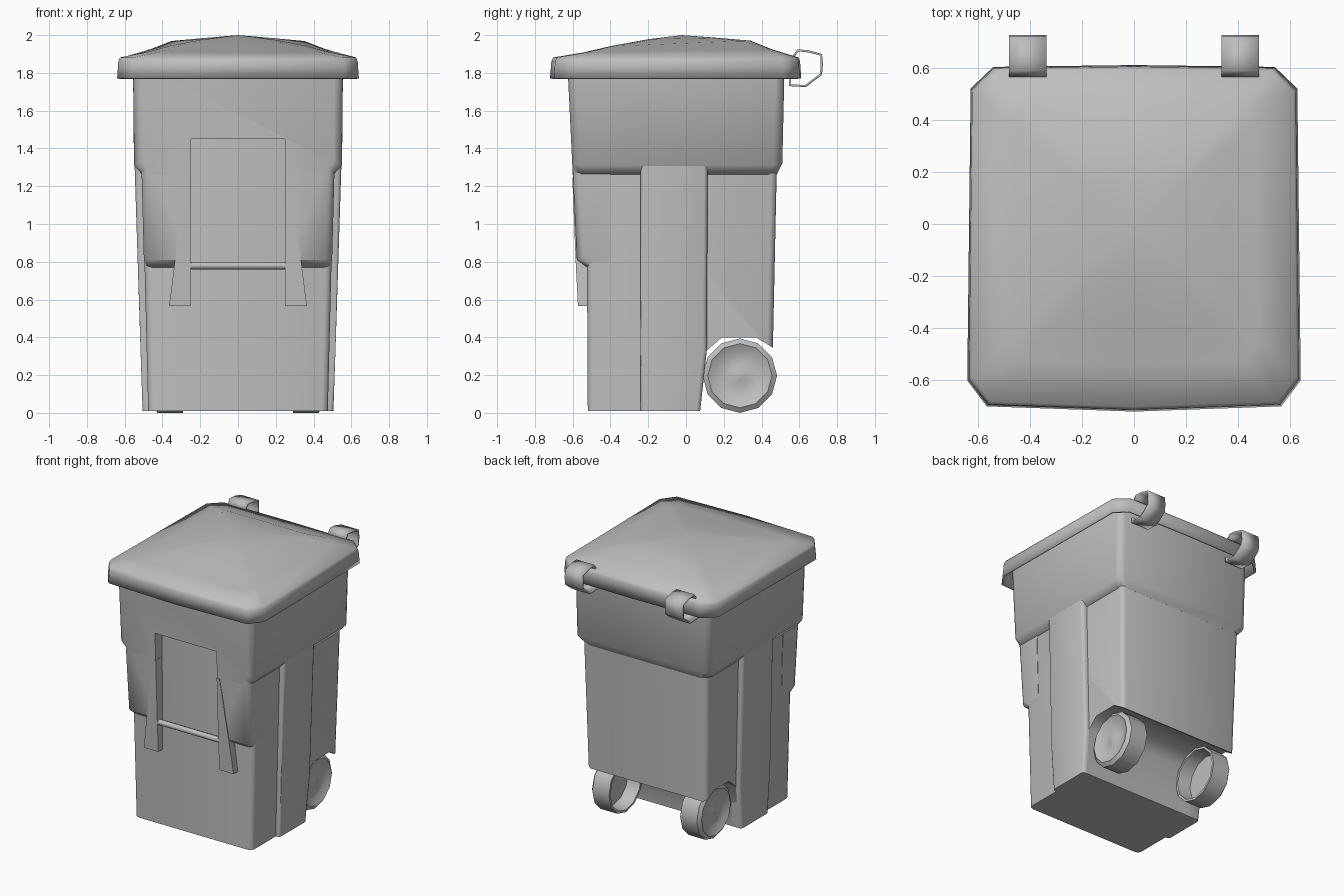
import bpy, bmesh, math

cube = bpy.data.objects.get("Cube")
if cube:
    bpy.data.objects.remove(cube, do_unlink=True)

grey = bpy.data.materials.new("grey plastic")
grey.use_nodes = True
GREY = (0.52, 0.52, 0.52, 1)
grey.diffuse_color = GREY
grey.node_tree.nodes["Principled BSDF"].inputs["Base Color"].default_value = GREY


def finish(name, bm, mirror=False, thickness=0, angle=50):
    bmesh.ops.recalc_face_normals(bm, faces=bm.faces)
    mesh = bpy.data.meshes.new(name)
    bm.to_mesh(mesh)
    bm.free()
    ob = bpy.data.objects.new(name, mesh)
    bpy.context.collection.objects.link(ob)
    mesh.materials.append(grey)
    bpy.ops.object.select_all(action='DESELECT')
    bpy.context.view_layer.objects.active = ob
    ob.select_set(True)
    bpy.ops.object.shade_smooth_by_angle(angle=math.radians(angle))
    if thickness:
        mod = ob.modifiers.new("thickness", 'SOLIDIFY')
        mod.thickness = thickness
        mod.offset = -1
    if mirror:
        ob.modifiers.new("mirror", 'MIRROR')
    return ob


def loft(rings, close=True, caps=(True, True)):
    """Skin a stack of point rings."""
    bm = bmesh.new()
    rows = [[bm.verts.new(p) for p in ring] for ring in rings]
    n = len(rows[0])
    for a, b in zip(rows, rows[1:]):
        for i in range(n if close else n - 1):
            j = (i + 1) % n
            bm.faces.new((a[i], a[j], b[j], b[i]))
    for row, cap in zip((rows[0], rows[-1]), caps):
        if cap:
            bm.faces.new(row)
    return bm


def block(levels):
    """Stack of rectangles: z, x0, x1, y0, y1."""
    return loft([[(x0, y0, z), (x1, y0, z), (x1, y1, z), (x0, y1, z)]
                 for z, x0, x1, y0, y1 in levels])


def round_corners(bm, width, test):
    """Round upright edges that pass the test."""
    edges = []
    for e in bm.edges:
        a, b = (v.co for v in e.verts)
        if abs(a.z - b.z) > 0.04 and abs(a.x - b.x) < 0.1 and test((a + b) / 2):
            edges.append(e)
    bmesh.ops.bevel(bm, geom=edges, offset=width, segments=2, profile=0.5,
                    affect='EDGES', clamp_overlap=True)


# Lower body: side profile with a wheel arch, widening upwards
profile = [(-.52, .01), (.075, .01), (.11, .33), (.19, .40), (.37, .40),
           (.46, .345), (.482, 1.36), (-.528, 1.5)]
bm = loft([[(s * (.475 + .025 * z), y, z) for y, z in profile] for s in (-1, 1)])
round_corners(bm, .03, lambda c: c.y > .44 or c.y < -.5)
finish("lower_body", bm)

# Upper body with a stepped lower edge
bm = block([(1.26, -.505, .505, -.60, .48), (1.31, -.55, .55, -.602, .507),
            (1.85, -.556, .556, -.628, .522)])
round_corners(bm, .045, lambda c: True)
upper = finish("upper_body", bm)

# Front pocket cut into the upper body
cutter = finish("pocket_cutter", block([(1.2, -.25, .25, -.8, -.526),
                                        (1.45, -.25, .25, -.8, -.526)]))
cutter.hide_render = True
cutter.hide_viewport = True
cut = upper.modifiers.new("pocket", 'BOOLEAN')
cut.operation = 'DIFFERENCE'
cut.object = cutter

# Thick front shoulders beside the pocket
bm = block([(.77, .25, .49, -.525, -.4), (.81, .25, .497, -.578, -.4),
            (1.33, .25, .512, -.602, -.4)])
round_corners(bm, .035, lambda c: c.x > .45 and c.y < -.5)
finish("front_shoulder", bm, mirror=True)

# Arms that hold the grab bar
bm = block([(.565, .248, .365, -.572, -.5), (.80, .248, .335, -.584, -.5),
            (1.25, .248, .27, -.602, -.5)])
finish("bar_arm", bm, mirror=True)

# Side pillars running the whole height
bm = block([(.01, .4, .505, -.24, .075), (.33, .4, .516, -.24, .11),
            (1.36, .4, .549, -.24, .115)])
round_corners(bm, .02, lambda c: c.x > .45)
finish("side_pillar", bm, mirror=True)


def lathe(spec, sides, centre):
    """Turn (x, radius) points around an axis along x."""
    cy, cz = centre
    return loft([[(x, cy + r * math.sin(i * math.tau / sides),
                   cz - r * math.cos(i * math.tau / sides))
                  for i in range(sides)] for x, r in spec])


# Grab bar
finish("grab_bar", lathe([(-.255, .02), (.255, .02)], 10, (-.56, .78)))

# Wheels: hollow inside, dished outside
finish("wheel", lathe([(.39, .02), (.39, .17), (.29, .18), (.29, .197), (.425, .197),
                       (.445, .17), (.42, .125), (.415, .06), (.43, .02)],
                      12, (.285, .197)), mirror=True)

# Lid: skirt and domed top
half = [(0, -.72), (.565, -.70), (.64, -.60), (.627, .52), (.54, .603), (0, .61)]
outline = half + [(-x, y) for x, y in half[-2:0:-1]]


def lid_ring(scale, z, tilt=0):
    return [(x * scale, y * scale, z + tilt * y * scale) for x, y in outline]


bm = loft([lid_ring(1, 1.77), lid_ring(.99, 1.862), lid_ring(.975, 1.882),
           lid_ring(.75, 1.917, .015), lid_ring(.56, 1.957, .04),
           lid_ring(.28, 1.982, .02)], caps=(False, False))
rim = [e for e in bm.edges if e.is_boundary and e.verts[0].co.z > 1.9]
peak = bm.verts.new((0, -.02, 2.0))
for e in rim:
    bm.faces.new((*e.verts, peak))
finish("lid", bm, thickness=.015, angle=65)

# Curled hinge straps on the back of the lid
curl = [(.56, 1.885), (.59, 1.925), (.65, 1.92), (.72, 1.90), (.725, 1.845),
        (.72, 1.79), (.635, 1.725), (.545, 1.73), (.545, 1.765)]
bm = loft([[(x, y, z) for y, z in curl] for x in (.335, .48)],
          close=False, caps=(False, False))
finish("hinge_strap", bm, mirror=True, thickness=.012)
